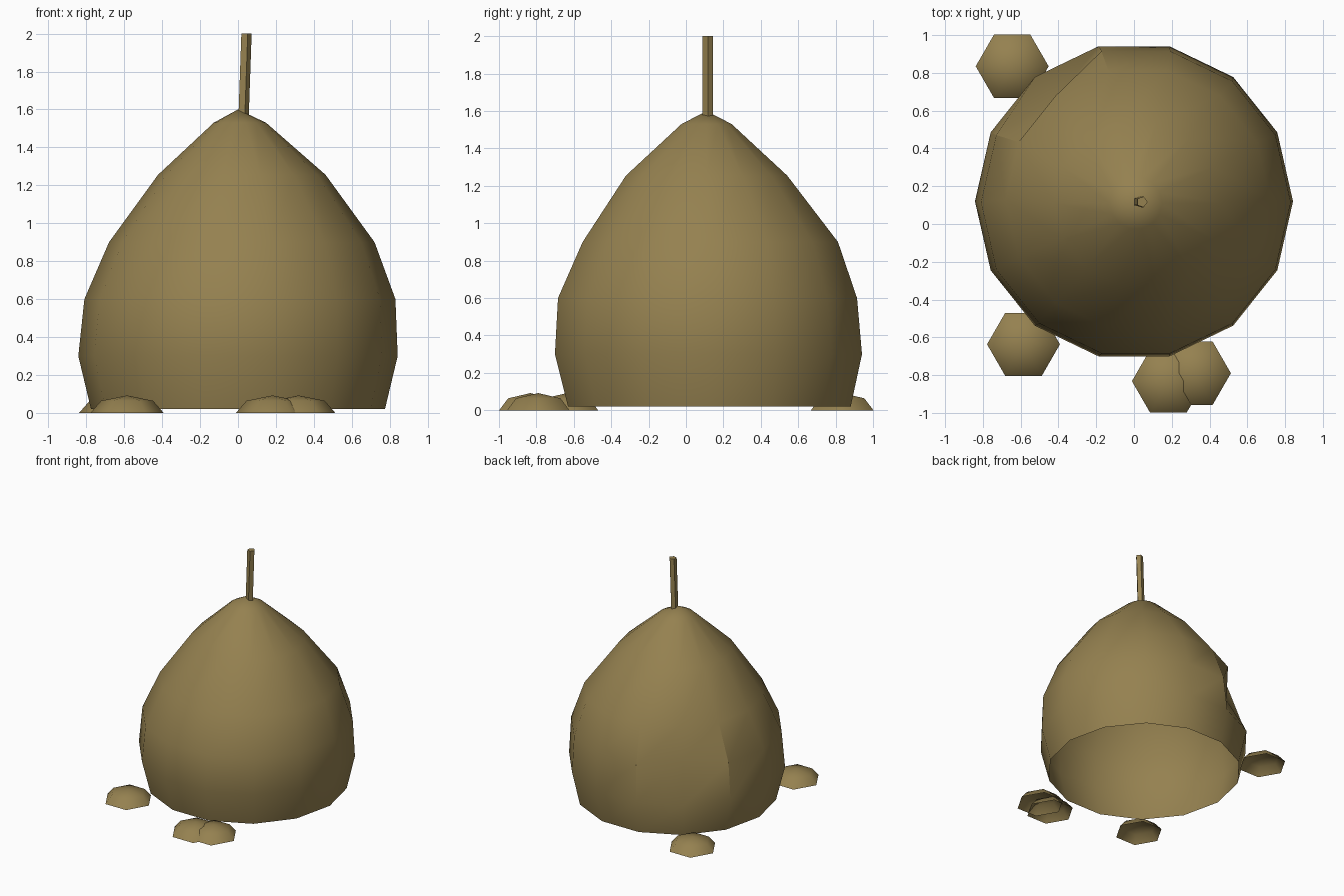
import bpy, bmesh, math
from mathutils import Vector

if "Cube" in bpy.data.objects:
    bpy.data.objects.remove(bpy.data.objects["Cube"])

straw = bpy.data.materials.new("straw brown")
straw.diffuse_color = (0.30, 0.22, 0.08, 1)
straw.use_nodes = True
straw.node_tree.nodes["Principled BSDF"].inputs["Base Color"].default_value = straw.diffuse_color


def lathe(name, rings, sides, apex=None, cap=False, dents=None, smooth=35):
    """Stack rings (cx, cy, z, radius) into an open shell, optionally closed on top."""
    bm = bmesh.new()
    rows = []
    for j, (cx, cy, z, r) in enumerate(rings):
        row = []
        for i in range(sides):
            a = 2 * math.pi * i / sides
            rad = (dents or {}).get((j, i), r)
            row.append(bm.verts.new((cx + rad * math.cos(a), cy + rad * math.sin(a), z)))
        rows.append(row)
    for lo, hi in zip(rows, rows[1:]):
        for i in range(sides):
            k = (i + 1) % sides
            bm.faces.new((lo[i], lo[k], hi[k], hi[i]))
    if apex:
        tip = bm.verts.new(apex)
        for i in range(sides):
            bm.faces.new((rows[-1][i], rows[-1][(i + 1) % sides], tip))
    if cap:
        bm.faces.new(rows[-1])
    me = bpy.data.meshes.new(name)
    bm.to_mesh(me)
    bm.free()
    me.materials.append(straw)
    ob = bpy.data.objects.new(name, me)
    bpy.context.collection.objects.link(ob)
    bpy.ops.object.select_all(action='DESELECT')
    ob.select_set(True)
    bpy.context.view_layer.objects.active = ob
    bpy.ops.object.shade_smooth_by_angle(angle=math.radians(smooth))
    return ob


# Main heap: open 14-sided shell with one pushed-in spot at the back left
lathe("hay_heap", [
    (0, 0.125, 0.02, 0.775),
    (0, 0.12, 0.30, 0.842),
    (0.01, 0.115, 0.60, 0.82),
    (0.02, 0.13, 0.90, 0.70),
    (0.02, 0.11, 1.255, 0.442),
    (0.01, 0.11, 1.53, 0.138),
], 14, apex=(0, 0.11, 1.60), dents={(2, 5): 0.69})

# Pole sticking out of the top, leaning slightly
lathe("pole", [(0.027, 0.117, 1.57, 0.03), (0.042, 0.117, 2.0, 0.03)], 5, cap=True)

# Loose clumps around the foot: low six-sided domes
for n, (x, y) in enumerate([(-0.645, 0.835), (-0.585, -0.637), (0.182, -0.832), (0.32, -0.79)], 1):
    lathe(f"hay_clump_{n}", [(x, y, 0, 0.193), (x, y, 0.064, 0.137)], 6,
          apex=(x, y, 0.092), smooth=60)
